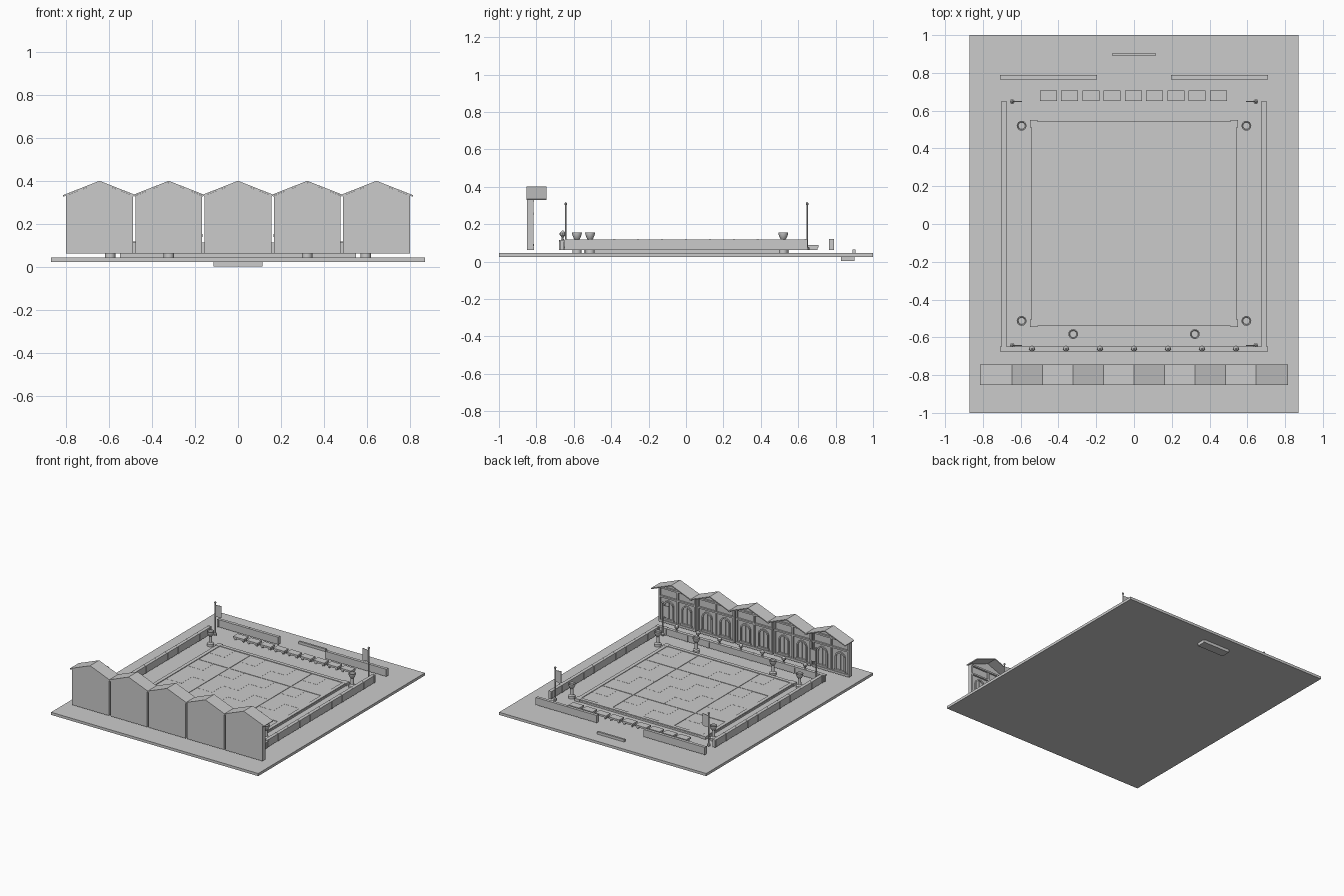
import bpy, bmesh, math

if "Cube" in bpy.data.objects:
    bpy.data.objects.remove(bpy.data.objects["Cube"])

stone = bpy.data.materials.new("plain_grey")
stone.diffuse_color = (0.6, 0.6, 0.6, 1)
stone.use_nodes = True
stone.node_tree.nodes["Principled BSDF"].inputs["Base Color"].default_value = stone.diffuse_color


def finish(name, bm):
    bmesh.ops.recalc_face_normals(bm, faces=bm.faces[:])
    me = bpy.data.meshes.new(name)
    bm.to_mesh(me)
    bm.free()
    me.materials.append(stone)
    ob = bpy.data.objects.new(name, me)
    bpy.context.collection.objects.link(ob)
    return ob


def add_box(bm, x0, x1, y0, y1, z0, z1):
    r = bmesh.ops.create_cube(bm, size=1)
    for v in r["verts"]:
        v.co.x = x1 if v.co.x > 0 else x0
        v.co.y = y1 if v.co.y > 0 else y0
        v.co.z = z1 if v.co.z > 0 else z0


def boxes(name, items):
    bm = bmesh.new()
    for b in items:
        add_box(bm, *b)
    return finish(name, bm)


def add_prism(bm, pts, y0, y1):
    """Extrude an outline in x and z along y."""
    f = bm.faces.new([bm.verts.new((x, y0, z)) for x, z in pts])
    r = bmesh.ops.extrude_face_region(bm, geom=[f], use_keep_orig=True)
    for v in r["geom"]:
        if isinstance(v, bmesh.types.BMVert):
            v.co.y = y1


def add_lathe(bm, cx, cy, profile, n=12):
    rings = [[bm.verts.new((cx + r * math.cos(2 * math.pi * i / n),
                            cy + r * math.sin(2 * math.pi * i / n), z))
              for i in range(n)] for r, z in profile]
    for a, b in zip(rings, rings[1:]):
        for i in range(n):
            bm.faces.new((a[i], a[(i + 1) % n], b[(i + 1) % n], b[i]))
    bm.faces.new(rings[0])
    bm.faces.new(rings[-1])


def lathes(name, places, profile, n=12):
    bm = bmesh.new()
    for x, y in places:
        add_lathe(bm, x, y, profile, n)
    return finish(name, bm)


# Ground slab and entrance steps
boxes("ground", [(-.87, .87, -1, 1, .025, .045)])
boxes("entrance_steps", [(-.113, .113, .83, .90, .003, .026),
                         (-.113, .113, .89, .905, .044, .064)])

# Court base with a raised kerb and corner blocks
boxes("court_base", [(-.545, .545, -.54, .545, .044, .057)])
kerb = [(-.54, .54, y, y + .027, .045, .064) for y in (-.54, .516)]
kerb += [(x, x + .027, -.513, .516, .045, .064) for x in (-.543, .516)]
kerb += [(x - .02, x + .02, y - .02, y + .02, .045, .0655)
         for x in (-.53, .53) for y in (-.525, .53)]
boxes("court_kerb", kerb)

# Paving tiles, alternately a hair higher
tiles = []
for i in range(8):
    for j in range(8):
        x, y = -.515 + i * .129, -.513 + j * .129
        tiles.append((x, x + .129, y, y + .129, .056, .0595 + .0008 * ((i + j) % 2)))
boxes("paving_tiles", tiles)
lines = [(x - .004, x + .004, -.51, .515, .058, .063) for x in (-.26, .258)]
lines += [(-.515, .515, y - .004, y + .004, .058, .0625) for y in (-.255, .262)]
boxes("court_lines", lines)

# Side walls with piers
wall, piers = [], []
for s in (-1, 1):
    x0, x1 = sorted((s * .678, s * .700))
    wall.append((x0, x1, -.65, .65, .063, .114))
    wall.append((x0 - .002, x1 + .002, -.65, .65, .114, .119))
    for k in range(11):
        y = -.64 + k * .128
        piers.append((x0 - .003, x1 + .003, y - .006, y + .006, .063, .1195))
boxes("side_walls", wall)
boxes("side_wall_piers", piers)

# Front wall with piers and round-topped lamps
boxes("front_wall", [(-.705, .705, -.672, -.652, .063, .113),
                     (-.71, .71, -.675, -.649, .108, .115)])
lamp_x = [-.54 + .18 * k for k in range(7)]
boxes("front_wall_piers", [(-.63 + .18 * k - .009, -.63 + .18 * k + .009,
                            -.678, -.648, .063, .116) for k in range(8)])
lathes("wall_lamps", [(x, -.66) for x in lamp_x],
       [(.009, .113), (.005, .125), (.008, .134), (.016, .142),
        (.015, .154), (.004, .165)], 8)

# Low walls at the back
back, back_piers = [], []
for s in (-1, 1):
    x0, x1 = sorted((s * .197, s * .71))
    back.append((x0, x1, .766, .788, .063, .119))
    for k in range(5):
        x = x0 + .006 + k * (x1 - x0 - .012) / 4
        back_piers.append((x - .006, x + .006, .764, .790, .063, .1195))
boxes("back_walls", back)
boxes("back_wall_piers", back_piers)

# Row of bench seats
seats, legs = [], []
for k in range(9):
    x = -.453 + k * .1125
    seats.append((x - .045, x + .045, .652, .708, .076, .090))
    for s in (-1, 1):
        legs.append((x + s * .032 - .007, x + s * .032 + .007, .658, .702, .063, .077))
boxes("bench_seats", seats)
boxes("bench_legs", legs)

# Planters on pedestals
spots = [(s * .595, y) for s in (-1, 1) for y in (.52, -.513)]
spots += [(s * .322, -.583) for s in (-1, 1)]
urns = lathes("planters", spots,
              [(.024, .045), (.024, .064), (.012, .070), (.011, .118), (.017, .124),
               (.025, .144), (.026, .155), (.021, .155), (.018, .146)], 16)

# Flagpoles, finials and hanging flags
poles = [(s * .645, y) for s in (-1, 1) for y in (.648, -.643)]
lathes("flagpoles", poles, [(.013, .063), (.013, .075), (.0045, .080), (.0045, .303)], 10)
lathes("pole_finials", poles, [(.002, .300), (.008, .306), (.008, .312), (.002, .318)], 10)
bm = bmesh.new()
for x, y in poles:
    s = -1 if x > 0 else 1
    flag = [(0, .2), (.018, .205), (.036, .2), (.052, .206), (.052, .295), (0, .29)]
    add_prism(bm, [(x + s * u, z) for u, z in flag], y - .002, y + .002)
finish("flags", bm)

# Row of five gabled houses
for k in range(5):
    cx = (k - 2) * .3225
    bm = bmesh.new()
    add_prism(bm, [(cx - .155, .063), (cx + .155, .063), (cx + .155, .333),
                   (cx, .394), (cx - .155, .333)], -.85, -.826)
    finish("house_wall", bm)

    # Two thin roof slopes
    bm = bmesh.new()
    for s in (-1, 1):
        add_prism(bm, [(cx, .402), (cx + s * .171, .335), (cx + s * .169, .328),
                       (cx, .394)], -.853, -.745)
    finish("house_roof", bm)

    # Timber frame on the court side
    beams = [(cx + d - .006, cx + d + .006, -.83, -.815, .063, .325)
             for d in (-.149, 0, .149)]
    beams += [(cx - .155, cx + .155, -.83, -.813, z, z + .012) for z in (.250, .318)]
    beams.append((cx - .155, cx + .155, -.83, -.813, .063, .08))
    boxes("house_beams", beams)

    # Arched surrounds and panels
    bm = bmesh.new()
    for d in (-.0755, .0755):
        x = cx + d
        arc = [(math.cos(math.pi * i / 10), math.sin(math.pi * i / 10)) for i in range(11)]
        outer = [(x + .043, .09)] + [(x + .043 * c, .19 + .043 * t) for c, t in arc] + [(x - .043, .09)]
        inner = [(x + .033, .09)] + [(x + .033 * c, .19 + .033 * t) for c, t in arc] + [(x - .033, .09)]
        for i in range(12):
            add_prism(bm, [outer[i], outer[i + 1], inner[i + 1], inner[i]], -.828, -.816)
        add_box(bm, x - .046, x + .046, -.828, -.813, .083, .095)
        add_box(bm, x - .003, x + .003, -.828, -.820, .09, .22)
    finish("house_arches", bm)

# Smooth the turned parts while keeping their rims sharp
bpy.ops.object.select_all(action='DESELECT')
urns.select_set(True)
bpy.context.view_layer.objects.active = urns
bpy.ops.object.shade_smooth_by_angle(angle=math.radians(35))
